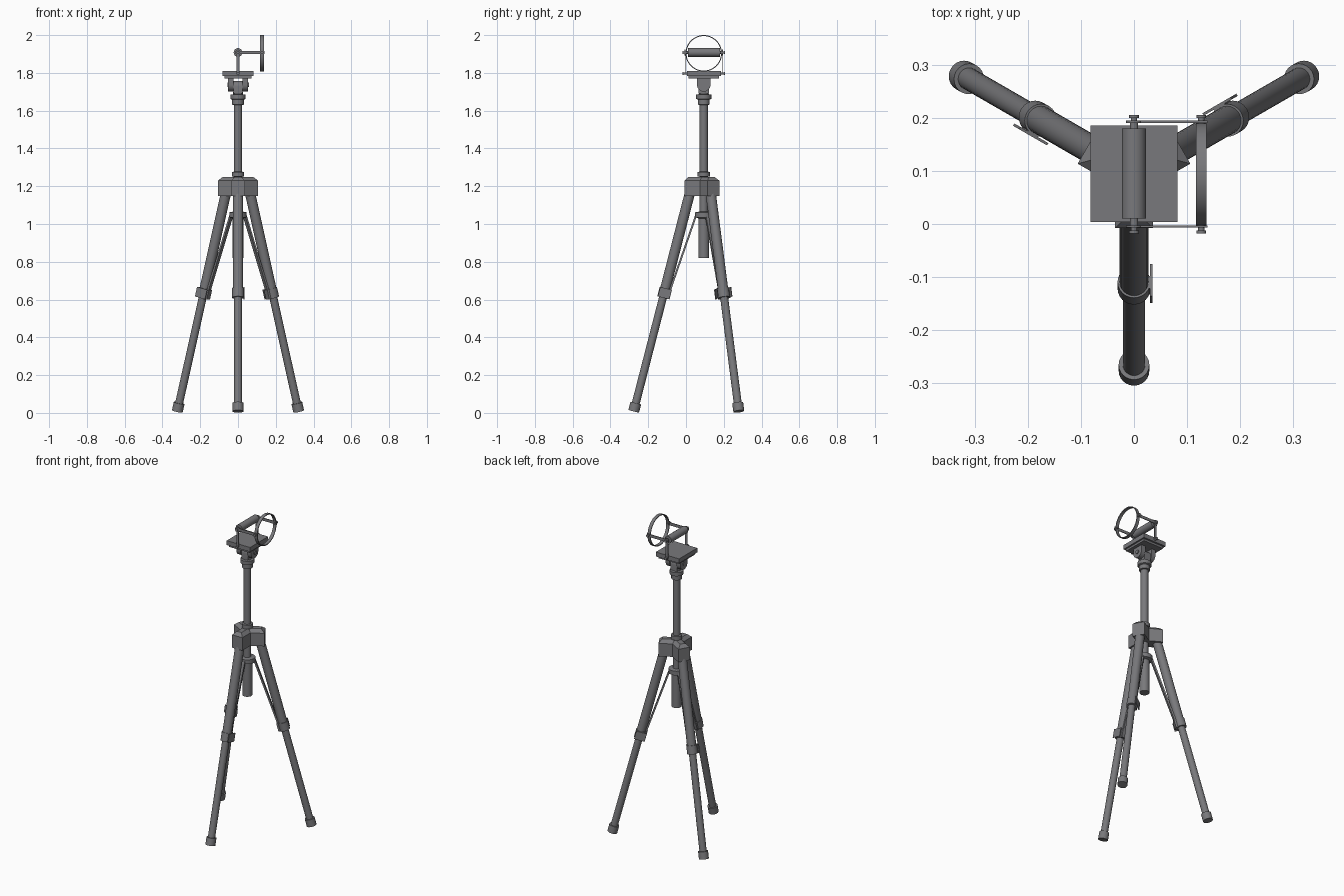
import bpy, bmesh, math
from mathutils import Vector, Matrix

if "Cube" in bpy.data.objects:
    bpy.data.objects.remove(bpy.data.objects["Cube"])

CY = 0.094                      # y of the tripod axis
mat = bpy.data.materials.new("dark grey metal")
mat.diffuse_color = (0.19, 0.19, 0.20, 1)
mat.use_nodes = True
mat.node_tree.nodes["Principled BSDF"].inputs["Base Color"].default_value = mat.diffuse_color


def finish(name, bm, smooth=True):
    bmesh.ops.recalc_face_normals(bm, faces=bm.faces)
    me = bpy.data.meshes.new(name)
    bm.to_mesh(me)
    bm.free()
    me.materials.append(mat)
    ob = bpy.data.objects.new(name, me)
    bpy.context.collection.objects.link(ob)
    if smooth:
        bpy.ops.object.select_all(action='DESELECT')
        ob.select_set(True)
        bpy.context.view_layer.objects.active = ob
        bpy.ops.object.shade_smooth_by_angle(angle=math.radians(35))
    return ob


def rod(name, a, b, r, sides=24):
    """Cylinder between two points."""
    a, b = Vector(a), Vector(b)
    d = b - a
    bm = bmesh.new()
    m = Matrix.Translation((a + b) / 2) @ d.to_track_quat('Z', 'Y').to_matrix().to_4x4()
    bmesh.ops.create_cone(bm, cap_ends=True, segments=sides, radius1=r, radius2=r,
                          depth=d.length, matrix=m)
    return finish(name, bm)


def box(name, lo, hi, m=Matrix(), chamfer=0.0):
    """Box between two corners, optional chamfer on the top edges."""
    lo, hi = Vector(lo), Vector(hi)
    bm = bmesh.new()
    bmesh.ops.create_cube(bm, size=1, matrix=Matrix.Translation((lo + hi) / 2)
                          @ Matrix.Diagonal((*(hi - lo), 1)))
    if chamfer:
        top = [e for e in bm.edges if all(v.co.z > hi.z - 1e-5 for v in e.verts)]
        bmesh.ops.bevel(bm, geom=top, offset=chamfer, segments=1, affect='EDGES')
    bm.transform(m)
    return finish(name, bm, False)


def lathe(name, profile, sides=32):
    """Closed (r, z) profile turned about the tripod axis."""
    bm = bmesh.new()
    rings = [[bm.verts.new((r * math.cos(2 * math.pi * i / sides),
                            CY + r * math.sin(2 * math.pi * i / sides), z))
              for i in range(sides)] for r, z in profile]
    for p, q in zip(rings, rings[1:]):
        for i in range(sides):
            j = (i + 1) % sides
            bm.faces.new((p[i], p[j], q[j], q[i]))
    bm.faces.new(rings[0])
    bm.faces.new(rings[-1])
    return finish(name, bm)


# Centre column with collars and the top socket
lathe("centre_column", [(.029, .82), (.029, 1.03), (.046, 1.035), (.046, 1.062), (.022, 1.066),
                        (.022, 1.25), (.032, 1.251), (.032, 1.275), (.022, 1.277),
                        (.022, 1.63), (.031, 1.632), (.031, 1.658), (.04, 1.662),
                        (.04, 1.685), (.026, 1.687), (.026, 1.70)])

# Three legs, each built along local +X then turned about the axis
TOP, FOOT = Vector((.072, 0, 1.17)), Vector((.371, 0, .008))
down = (FOOT - TOP).normalized()
at = lambda z: TOP + (FOOT - TOP) * ((TOP.z - z) / (TOP.z - FOOT.z))
for tag, ang in (("front", -90), ("right", 30), ("left", 150)):
    T = Matrix.Translation((0, CY, 0)) @ Matrix.Rotation(math.radians(ang), 4, 'Z')
    box(tag + "_hub_arm", (0, -.036, 1.148), (.102, .036, 1.25), T, .02)
    rod(tag + "_upper_leg", T @ TOP, T @ at(.63), .027)
    rod(tag + "_lower_leg", T @ at(.66), T @ at(.03), .021)
    rod(tag + "_leg_collar", T @ at(.66), T @ at(.61), .031)
    rod(tag + "_foot", T @ at(.052), T @ FOOT, .029)
    # leg-aligned frame: local x along the leg, y sideways
    side = Vector((0, 1, 0))
    nrm = down.cross(side)
    L = Matrix((down, side, nrm)).transposed().to_4x4()
    L.translation = at(.635)
    box(tag + "_clamp_block", (-.026, -.018, -.036), (.026, .018, 0), T @ L)
    box(tag + "_clamp_lug", (-.024, .02, -.012), (.024, .032, .012), T @ L)
    box(tag + "_clamp_lever", (-.026, .03, -.035), (.026, .035, .028), T @ L)
    # flat spreader strut from the column collar to the leg clamp
    a, b = Vector((.04, 0, 1.048)), Vector((.185, 0, .63))
    d = (b - a).normalized()
    S = Matrix((d, side, d.cross(side))).transposed().to_4x4()
    S.translation = a
    box(tag + "_strut", (0, -.013, -.005), ((b - a).length, .013, .005), T @ S)

# Tilt head: rounded lugs hanging from the plate, and one rising from the socket


def lug(name, x0, x1, zc, zend, r):
    sgn = 1 if zend > zc else -1
    pts = [(r, zend)] + [(r * math.cos(t * math.pi / 12), zc - sgn * r * math.sin(t * math.pi / 12))
                         for t in range(13)] + [(-r, zend)]
    bm = bmesh.new()
    f = bm.faces.new([bm.verts.new((x0, CY + y, z)) for y, z in pts])
    ex = bmesh.ops.extrude_face_region(bm, geom=[f])
    bmesh.ops.translate(bm, vec=(x1 - x0, 0, 0),
                        verts=[v for v in ex['geom'] if isinstance(v, bmesh.types.BMVert)])
    finish(name, bm)


lug("left_tilt_lug", -.052, -.024, 1.737, 1.772, .036)
lug("right_tilt_lug", .024, .052, 1.737, 1.772, .036)
lug("centre_tilt_lug", -.023, .023, 1.728, 1.69, .028)
rod("tilt_pin", (-.056, CY, 1.737), (.058, CY, 1.737), .012)

# Mounting plate
box("plate_base", (-.072, CY - .08, 1.77), (.072, CY + .08, 1.785))
box("mounting_plate", (-.082, CY - .09, 1.783), (.082, CY + .092, 1.811))

# Frame above the plate: roller, links and pins on both sides
ZR, XR = 1.908, .127
rod("roller", (0, CY - .084, ZR), (0, CY + .086, ZR), .023)
rod("roller_axle", (0, CY - .1, ZR), (0, CY + .1, ZR), .008, 16)
for tag, s in (("front", -1), ("back", 1)):
    y0, y1 = sorted((CY + s * .0955, CY + s * .0995))
    box(tag + "_upright_link", (-.008, y0, 1.797), (.008, y1, ZR))
    y0, y1 = sorted((CY + s * .097, CY + s * .101))
    box(tag + "_cross_link", (0, y0, ZR - .009), (XR + .012, y1, ZR + .009))
    rod(tag + "_link_eye", (0, y0, ZR), (0, y1, ZR), .015)
    for part, x, z in (("plate", 0, 1.797), ("roller", 0, ZR), ("ring", XR, ZR)):
        rod(f"{tag}_{part}_pin", (x, CY + s * .085, z), (x, CY + s * .11, z), .006, 16)
        rod(f"{tag}_{part}_pin_head", (x, CY + s * .106, z), (x, CY + s * .112, z), .009, 16)

# Ring band facing sideways
bm = bmesh.new()
N, RO, RI = 48, .0965, .0915
sec = [(RO, -.01), (RO, .01), (RI, .01), (RI, -.01)]
loops = []
for i in range(N):
    t = 2 * math.pi * i / N
    loops.append([bm.verts.new((XR + x, CY + r * math.cos(t), 1.9035 + r * math.sin(t)))
                  for r, x in sec])
for i in range(N):
    p, q = loops[i], loops[(i + 1) % N]
    for k in range(4):
        bm.faces.new((p[k], p[(k + 1) % 4], q[(k + 1) % 4], q[k]))
finish("ring_band", bm)
